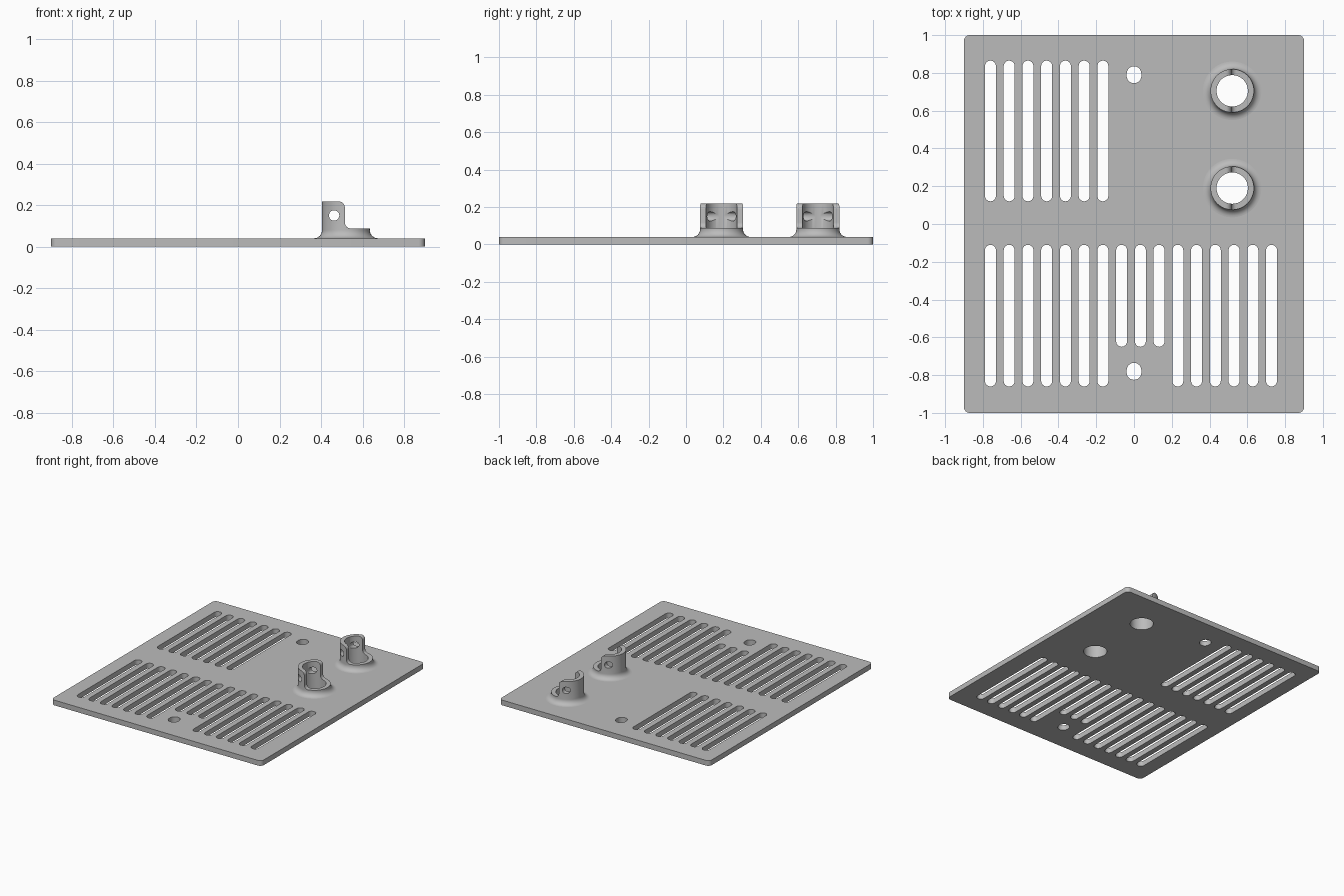
import bpy, bmesh
from math import sin, cos, pi, radians

if "Cube" in bpy.data.objects:
    bpy.data.objects.remove(bpy.data.objects["Cube"])

THICK = 0.04
BORE = 0.083
BOSSES = [(0.52, 0.705), (0.52, 0.19)]

grey = bpy.data.materials.new("light grey")
grey.use_nodes = True
COLOUR = (0.5, 0.5, 0.5, 1)
grey.diffuse_color = COLOUR
grey.node_tree.nodes["Principled BSDF"].inputs["Base Color"].default_value = COLOUR


def finish(bm, name):
    bmesh.ops.recalc_face_normals(bm, faces=bm.faces)
    mesh = bpy.data.meshes.new(name)
    bm.to_mesh(mesh)
    bm.free()
    mesh.materials.append(grey)
    ob = bpy.data.objects.new(name, mesh)
    bpy.context.collection.objects.link(ob)
    return ob


def smooth(ob):
    bpy.ops.object.select_all(action='DESELECT')
    ob.select_set(True)
    bpy.context.view_layer.objects.active = ob
    bpy.ops.object.shade_smooth_by_angle(angle=radians(30))


def arc(cx, cy, r, start, end, steps):
    angles = [radians(start + (end - start) * i / steps) for i in range(steps + 1)]
    return [(cx + r * cos(a), cy + r * sin(a)) for a in angles]


def slot(x, y0, y1, r):
    return arc(x, y1 - r, r, 0, 180, 12) + arc(x, y0 + r, r, 180, 360, 12)


def extrude(bm, faces, offset):
    new = bmesh.ops.extrude_face_region(bm, geom=faces)["geom"]
    verts = [g for g in new if isinstance(g, bmesh.types.BMVert)]
    bmesh.ops.translate(bm, verts=verts, vec=offset)


# Plate outline with rounded corners, then every opening
w, h, r = 0.9, 1.0, 0.03
loops = [arc(w - r, h - r, r, 0, 90, 6) + arc(r - w, h - r, r, 90, 180, 6)
         + arc(r - w, r - h, r, 180, 270, 6) + arc(w - r, r - h, r, 270, 360, 6)]
for i in range(16):
    x = -0.76 + 0.0992 * i
    loops.append(slot(x, -0.65 if 7 <= i <= 9 else -0.86, -0.11, 0.029))
    if i < 7:
        loops.append(slot(x, 0.12, 0.865, 0.029))
for y in (0.79, -0.78):
    loops.append(slot(0, y - 0.045, y + 0.045, 0.039))
for x, y in BOSSES:
    loops.append(arc(x, y, BORE, 0, 360, 64)[:-1])

bm = bmesh.new()
edges = []
for loop in loops:
    vs = [bm.verts.new((x, y, 0)) for x, y in loop]
    edges += [bm.edges.new((a, b)) for a, b in zip(vs, vs[1:] + vs[:1])]
bmesh.ops.triangle_fill(bm, edges=edges, use_beauty=True, normal=(0, 0, 1))
extrude(bm, bm.faces[:], (0, 0, THICK))
smooth(finish(bm, "vented_plate"))


def cutter(name, profile, cx, cy):
    """Prism of an x-z profile running along y."""
    bm = bmesh.new()
    face = bm.faces.new([bm.verts.new((cx + x, cy - 0.22, z)) for x, z in profile])
    extrude(bm, [face], (0, 0.44, 0))
    ob = finish(bm, name)
    ob.hide_render = True
    ob.hide_set(True)
    return ob


# Flared sockets, stepped to a low lip on one half and cross-drilled
flare = arc(0.155, 0.08, 0.04, 270, 180, 8)
profile = [(BORE, THICK)] + flare + [(0.115, 0.218), (BORE, 0.218)]
step = arc(-0.035, 0.188, 0.03, 90, 0, 8) + arc(0.025, 0.117, 0.03, 180, 270, 8)
step += [(0.2, 0.087), (0.2, 0.3), (-0.035, 0.3)]
pin = arc(-0.057, 0.15, 0.025, 0, 360, 24)[:-1]

for label, (cx, cy) in zip(("back", "front"), BOSSES):
    bm = bmesh.new()
    rings = []
    for a in (2 * pi * i / 64 for i in range(64)):
        rings.append([bm.verts.new((cx + p * cos(a), cy + p * sin(a), z)) for p, z in profile])
    n = len(profile)
    for a, b in zip(rings, rings[1:] + rings[:1]):
        for j in range(n):
            k = (j + 1) % n
            bm.faces.new((a[j], b[j], b[k], a[k]))
    boss = finish(bm, label + "_socket")
    for part, shape in (("step", step), ("pin_hole", pin)):
        mod = boss.modifiers.new(part, 'BOOLEAN')
        mod.operation = 'DIFFERENCE'
        mod.solver = 'EXACT'
        mod.object = cutter(label + "_" + part + "_cutter", shape, cx, cy)
        bpy.context.view_layer.objects.active = boss
        bpy.ops.object.modifier_apply(modifier=mod.name)
        bpy.data.objects.remove(mod_ob) if (mod_ob := bpy.data.objects.get(label + "_" + part + "_cutter")) else None
    smooth(boss)
